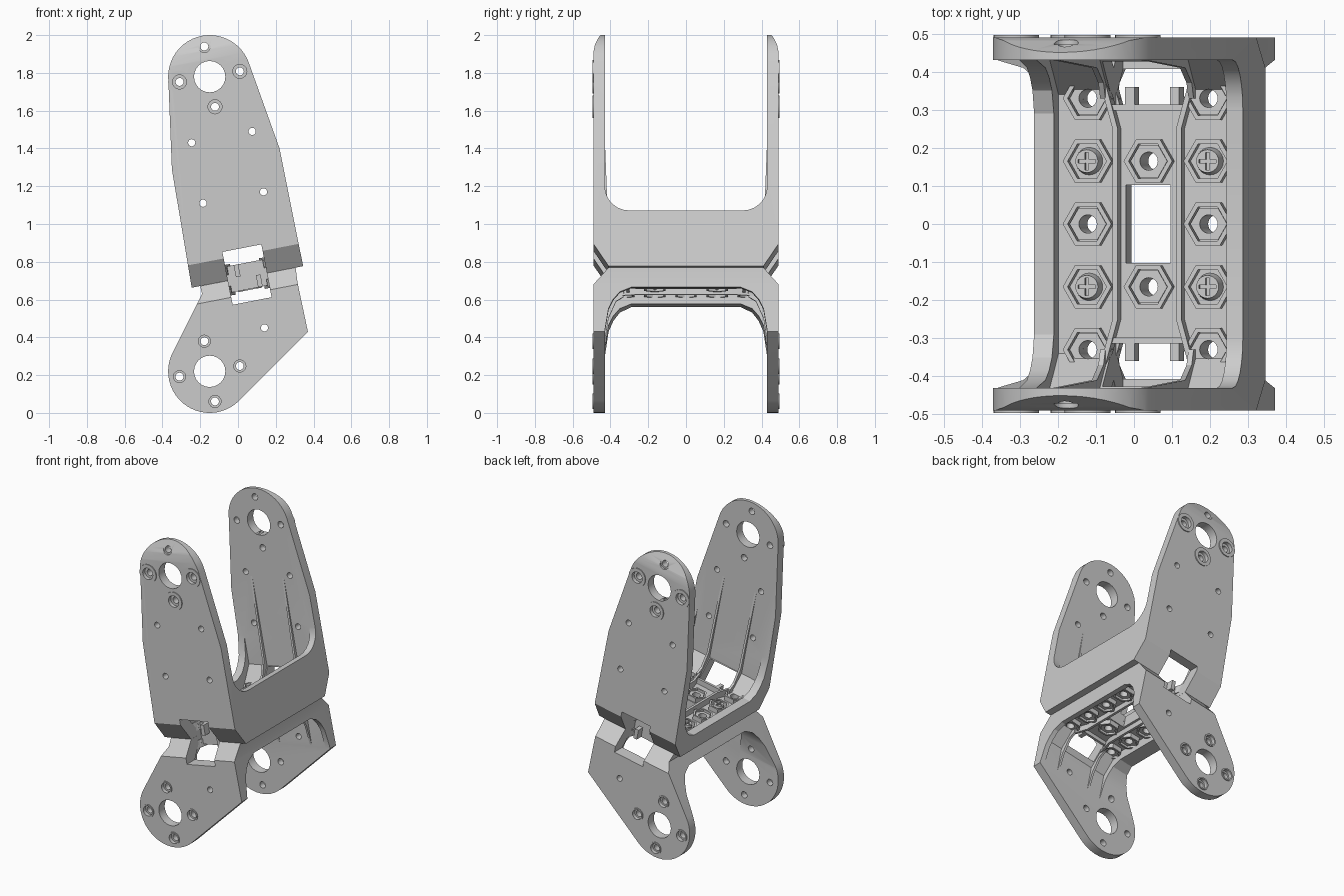
import bpy, bmesh
from math import sin, cos, pi, radians
from mathutils import Matrix, Vector

if "Cube" in bpy.data.objects:
    bpy.data.objects.remove(bpy.data.objects["Cube"])

# Tilted joint frame: u along the floor, w square to it
TILT = Matrix.Translation((0.05, 0, 0.72)) @ Matrix.Rotation(radians(-11), 4, 'Y')
FLAT = Matrix.Identity(4)
MAP = {'y': lambda a, b, t: Vector((a, t, b)),
       'u': lambda a, b, t: Vector((t, a, b)),
       'w': lambda a, b, t: Vector((a, b, t))}


def make(name, bm):
    bmesh.ops.recalc_face_normals(bm, faces=bm.faces)
    me = bpy.data.meshes.new(name)
    bm.to_mesh(me)
    bm.free()
    ob = bpy.data.objects.new(name, me)
    bpy.context.collection.objects.link(ob)
    return ob


def prism(name, pts, axis, t0, t1, frame=TILT):
    bm = bmesh.new()
    a, b = ([bm.verts.new(frame @ MAP[axis](p[0], p[1], t)) for p in pts] for t in (t0, t1))
    bm.faces.new(a)
    bm.faces.new(b)
    n = len(pts)
    for i in range(n):
        j = (i + 1) % n
        bm.faces.new((a[i], a[j], b[j], b[i]))
    return make(name, bm)


def tube(name, outer, inner, axis, t0, t1, frame=TILT):
    bm = bmesh.new()
    rings = [[bm.verts.new(frame @ MAP[axis](p[0], p[1], t)) for p in pts]
             for pts, t in ((outer, t0), (outer, t1), (inner, t1), (inner, t0))]
    n = len(outer)
    for k in range(4):
        r, q = rings[k], rings[(k + 1) % 4]
        for i in range(n):
            j = (i + 1) % n
            bm.faces.new((r[i], r[j], q[j], q[i]))
    return make(name, bm)


def arc(cx, cy, r, a0=0, a1=345, n=24):
    return [(cx + r * cos(radians(a0 + (a1 - a0) * i / (n - 1))),
             cy + r * sin(radians(a0 + (a1 - a0) * i / (n - 1)))) for i in range(n)]


def hexagon(cx, cy, r):
    pts = []
    for i in range(24):
        a = 2 * pi * i / 24
        d = r * cos(pi / 6) / cos((a % (pi / 3)) - pi / 6)
        pts.append((cx + d * cos(a), cy + d * sin(a)))
    return pts


def box(name, u0, u1, y0, y1, w0, w1):
    return prism(name, [(u0, y0), (u1, y0), (u1, y1), (u0, y1)], 'w', w0, w1)


def cut(ob, cutter):
    m = ob.modifiers.new("cut", 'BOOLEAN')
    m.operation, m.solver, m.object = 'DIFFERENCE', 'EXACT', cutter
    bpy.context.view_layer.objects.active = ob
    bpy.ops.object.modifier_apply(modifier=m.name)
    bpy.data.objects.remove(cutter)


def both(pts):
    """Mirror a right-half profile across y = 0."""
    return pts + [(-a, b) for a, b in reversed(pts)]


# Two back-to-back U brackets, from their side outlines
upper = prism("upper_bracket", arc(-0.15, 1.78, 0.22, 20, 187)
              + [(-0.35, 1.29), (-0.245, 0.663), (0.345, 0.777), (0.32, 0.90), (0.22, 1.40)],
              'y', -0.49, 0.49, FLAT)
lower = prism("lower_bracket", arc(-0.15, 0.22, 0.22, 152, 315)
              + [(0.37, 0.43), (0.315, 0.69), (0.305, 0.7696), (-0.20, 0.6714), (-0.19, 0.63)],
              'y', -0.49, 0.49, FLAT)

# Slanted outer corners at the joint and rounded arm tops
for s in (1, -1):
    for ob, pts in ((upper, [(0.4033, -0.01), (0.4967, 0.13), (0.6, 0.13), (0.6, -0.01)]),
                    (lower, [(0.4011, 0.01), (0.4989, -0.10), (0.6, -0.10), (0.6, 0.01)]),
                    (upper, [(0.495, 1.14), (0.482, 1.22), (0.45, 1.30), (0.45, 1.4),
                             (0.6, 1.4), (0.6, 1.14)])):
        cut(ob, prism("cutter", [(s * a, b) for a, b in pts], 'u', -1, 1))

# Inner pockets down to the floor, then the openings above the low side walls
pocket = [(0.43, 2), (0.43, 0.16), (0.34, 0.04)]
low_wall = [(0.43, 2), (0.43, 0.34), (0.41, 0.22), (0.385, 0.17), (0.35, 0.13), (0.29, 0.105)]
tall_wall = [(0.43, 2)] + [(0.30 + 0.13 * cos(radians(a)), 0.43 - 0.13 * sin(radians(a)))
                           for a in range(0, 91, 15)]
flip = lambda pts: [(a, -b) for a, b in pts]
cut(upper, prism("cutter", both(pocket), 'u', -0.245, 0.255))
cut(upper, prism("cutter", both(low_wall), 'u', -1, -0.01))
cut(upper, prism("cutter", both(tall_wall), 'u', -0.02, 1))
cut(lower, prism("cutter", both(flip(pocket)), 'u', -0.21, 0.225))
cut(lower, prism("cutter", both(flip(low_wall)), 'u', -1, 1))

# Pivot holes and their bolt circles, with raised rings outside
for ob, cz in ((upper, 1.78), (lower, 0.22)):
    cut(ob, prism("cutter", arc(-0.15, cz, 0.083), 'y', -1, 1, FLAT))
    for ang in (10, 100, 190, 280):
        x = -0.15 + 0.162 * cos(radians(ang))
        z = cz + 0.162 * sin(radians(ang))
        cut(ob, prism("cutter", arc(x, z, 0.021), 'y', -1, 1, FLAT))
        big = ob is upper and ang != 100
        rad = 0.037 if big else 0.032
        for s in (1, -1):
            cut(ob, prism("cutter", arc(x, z, rad), 'y', s * 0.472, s * 0.6, FLAT))
            if not (ob is upper and ang == 100):
                tube("bolt_ring", arc(x, z, 0.06 if big else 0.041), arc(x, z, rad),
                     'y', s * 0.485, s * 0.496, FLAT)

# Small side holes
for ob, x, z in ((upper, -0.245, 1.43), (upper, 0.075, 1.49), (upper, -0.185, 1.11),
                 (upper, 0.135, 1.17), (lower, 0.14, 0.45)):
    cut(ob, prism("cutter", arc(x, z, 0.019), 'y', -1, 1, FLAT))

# Floor openings, corner windows and bolt holes
bolts = [(u, y) for u in (-0.163, 0.16) for y in (-0.33, -0.165, 0, 0.165, 0.33)]
bolts += [(0, -0.165), (0, 0.165)]
for ob in (upper, lower):
    cut(ob, box("cutter", -0.065, 0.055, -0.103, 0.103, -0.3, 0.3))
    for s in (1, -1):
        y0, y1 = sorted((s * 0.31, s * 0.7))
        cut(ob, box("cutter", -0.105, 0.105, y0, y1, -0.13, 0.155))
    for u, y in bolts:
        cut(ob, prism("cutter", arc(u, y, 0.024), 'w', -0.3, 0.3))

# Hexagonal sockets, nuts and cross-head screws on both floor faces
for s in (1, -1):
    for u, y in bolts:
        tube("hex_socket", hexagon(u, y, 0.065), hexagon(u, y, 0.052), 'w', s * 0.035, s * 0.07)
        if s > 0 and abs(u) > 0.1 and abs(abs(y) - 0.165) < 0.01:
            head = prism("screw_head", arc(u, y, 0.043), 'w', 0.0, 0.075)
            top = [v for v in head.data.vertices if (TILT.inverted() @ v.co).z > 0.05]
            mid = TILT @ Vector((u, y, 0.075))
            for v in top:
                v.co = mid + (v.co - mid) * 0.7
            cut(head, box("cutter", u - 0.023, u + 0.023, y - 0.005, y + 0.005, 0.06, 0.1))
            cut(head, box("cutter", u - 0.005, u + 0.005, y - 0.023, y + 0.023, 0.06, 0.1))
        else:
            tube("hex_nut", hexagon(u, y, 0.049), arc(u, y, 0.024), 'w', s * 0.035, s * 0.058)

# Strengthening ribs: across the floor, flaring out, then tapering along the arms
for side, top, tip in ((1, 0.085, 0.78), (-1, 0.08, 0.34)):
    for su in (1, -1):
        spine = [(0.085, 0.25), (0.118, 0.37)]
        left = [(u - 0.007, y) for u, y in spine]
        right = [(u + 0.007, y) for u, y in spine]
        path = both(left) + list(reversed(both([(u, y) for u, y in right])))
        outline = ([(a, -b) for a, b in reversed(left)] + left
                   + list(reversed(right)) + [(a, -b) for a, b in right])
        prism("floor_rib", [(su * a, b) for a, b in outline], 'w', side * 0.03, side * top)
        for sy in (1, -1):
            fin = [(0.33, 0.03), (0.33, 0.085), (0.37, 0.11), (0.41, 0.20), (0.432, tip),
                   (0.436, tip), (0.436, 0.15), (0.40, 0.03)]
            prism("arm_rib", [(sy * a, side * b) for a, b in fin], 'u',
                  su * 0.118 - 0.007, su * 0.118 + 0.007)

# Clip lips and hooks facing the corner windows
for s in (1, -1):
    lip = sorted((s * 0.298, s * 0.314))
    box("clip_lip", -0.1, 0.1, *lip, -0.065, 0.075)
    hook = sorted((s * 0.31, s * 0.36))
    box("clip_hook", -0.06, -0.035, *hook, 0.01, 0.075)
    box("clip_hook", 0.045, 0.07, *hook, -0.065, 0.0)

# Smooth the round edges, keep the corners crisp
bpy.ops.object.select_all(action='SELECT')
bpy.ops.object.shade_smooth_by_angle(angle=radians(22))
